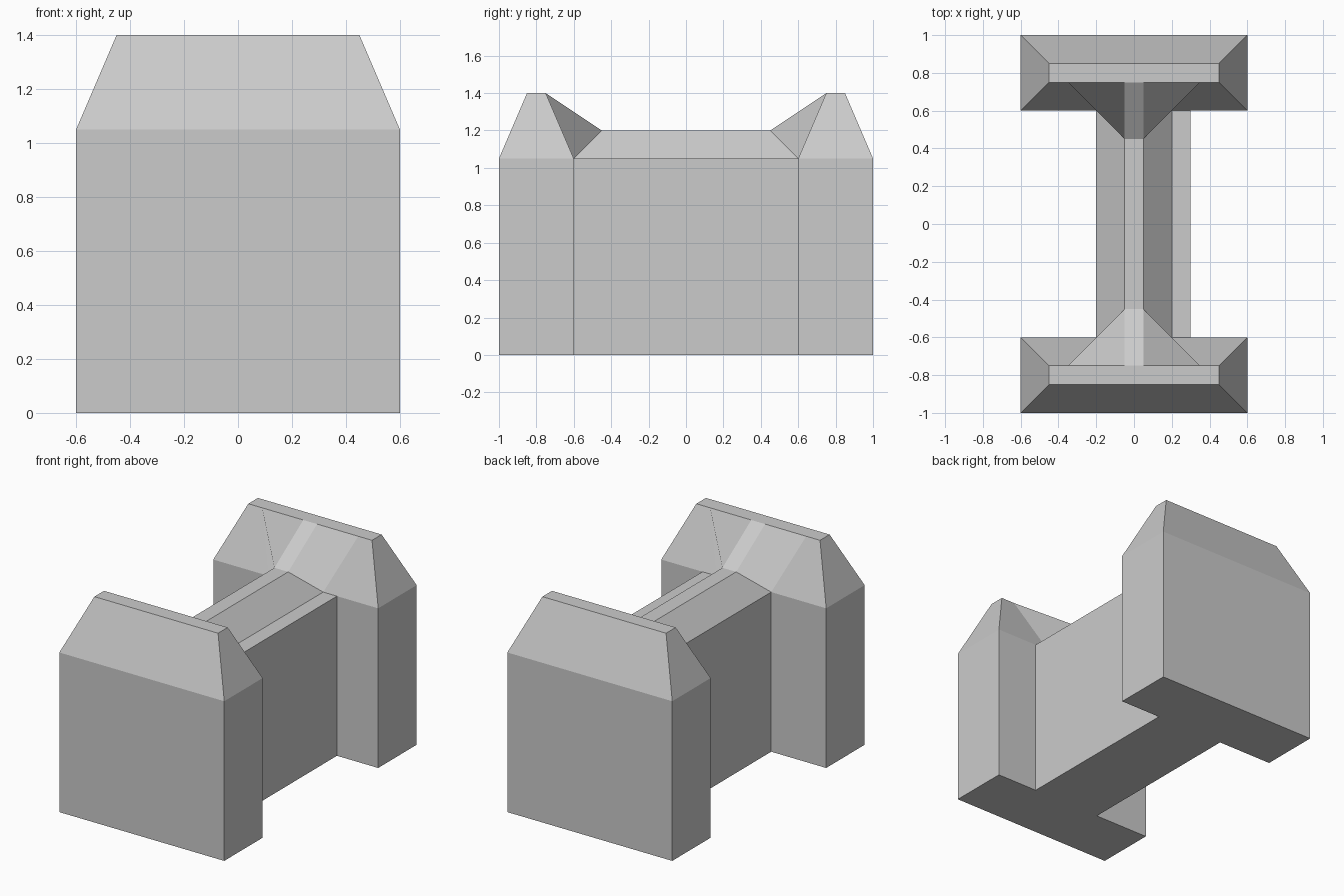
import bpy, bmesh

if "Cube" in bpy.data.objects:
    bpy.data.objects.remove(bpy.data.objects["Cube"])

bm = bmesh.new()
verts = {}


def face(points, flip=False):
    """Add a face, sharing corners; flipping keeps the first corner first."""
    pts = list(dict.fromkeys(tuple(round(c, 4) for c in p) for p in points))
    if flip:
        pts = pts[:1] + pts[:0:-1]
    for p in pts:
        if p not in verts:
            verts[p] = bm.verts.new(p)
    bm.faces.new([verts[p] for p in pts])


EAVE, RIDGE, TOP = 1.05, 1.2, 1.4
HALF = {1: 0.3, -1: 0.2}   # the middle wall is thicker on the right

# Quarters: inner block walls, inner slopes and ramp flanks
for sx in (1, -1):
    for sy in (1, -1):
        w, flip = HALF[sx], sx * sy < 0

        def quarter(pts):
            face([(x * sx, y * sy, z) for x, y, z in pts], flip)

        quarter([(w, .6, 0), (.6, .6, 0), (.6, .6, EAVE), (w, .6, EAVE)])
        quarter([(.2, .6, EAVE), (w, .6, EAVE), (.6, .6, EAVE), (.45, .75, TOP), (.35, .75, TOP)])
        quarter([(.05, .45, RIDGE), (.2, .6, EAVE), (.35, .75, TOP), (.05, .75, TOP)])

# Ends: outer wall and slope, flat top, central ramp, side walls and slopes
for s in (1, -1):
    def end(pts):
        face([(x, y * s, z) for x, y, z in pts], s < 0)

    end([(.6, 1, 0), (-.6, 1, 0), (-.6, 1, EAVE), (.6, 1, EAVE)])
    end([(.6, 1, EAVE), (-.6, 1, EAVE), (-.45, .85, TOP), (.45, .85, TOP)])
    end([(.45, .85, TOP), (-.45, .85, TOP)] + [(x, .75, TOP) for x in (-.45, -.35, -.05, .05, .35, .45)])
    end([(-.05, .45, RIDGE), (.05, .45, RIDGE), (.05, .75, TOP), (-.05, .75, TOP)])
    for x in (1, -1):
        face([(.6 * x, .6 * s, 0), (.6 * x, s, 0), (.6 * x, s, EAVE), (.6 * x, .6 * s, EAVE)], x * s < 0)
        face([(.6 * x, .6 * s, EAVE), (.6 * x, s, EAVE), (.45 * x, .85 * s, TOP), (.45 * x, .75 * s, TOP)], x * s < 0)

# Middle wall: sides, sloped coping, right-hand ledge, flat ridge
for s in (1, -1):
    w = HALF[s] * s
    face([(w, -.6, 0), (w, .6, 0), (w, .6, EAVE), (w, -.6, EAVE)], s < 0)
    face([(.2 * s, -.6, EAVE), (.2 * s, .6, EAVE), (.05 * s, .45, RIDGE), (.05 * s, -.45, RIDGE)], s < 0)
face([(.2, -.6, EAVE), (.3, -.6, EAVE), (.3, .6, EAVE), (.2, .6, EAVE)])
face([(-.05, -.45, RIDGE), (.05, -.45, RIDGE), (.05, .45, RIDGE), (-.05, .45, RIDGE)])

# Underside
h_outline = [(.6, 1), (.6, .6), (.3, .6), (.3, -.6), (.6, -.6), (.6, -1),
             (-.6, -1), (-.6, -.6), (-.2, -.6), (-.2, .6), (-.6, .6), (-.6, 1)]
face([(x, y, 0) for x, y in h_outline])

bmesh.ops.recalc_face_normals(bm, faces=bm.faces)
mesh = bpy.data.meshes.new("wall_segment")
bm.to_mesh(mesh)
bm.free()
bpy.context.collection.objects.link(bpy.data.objects.new("wall_segment", mesh))
